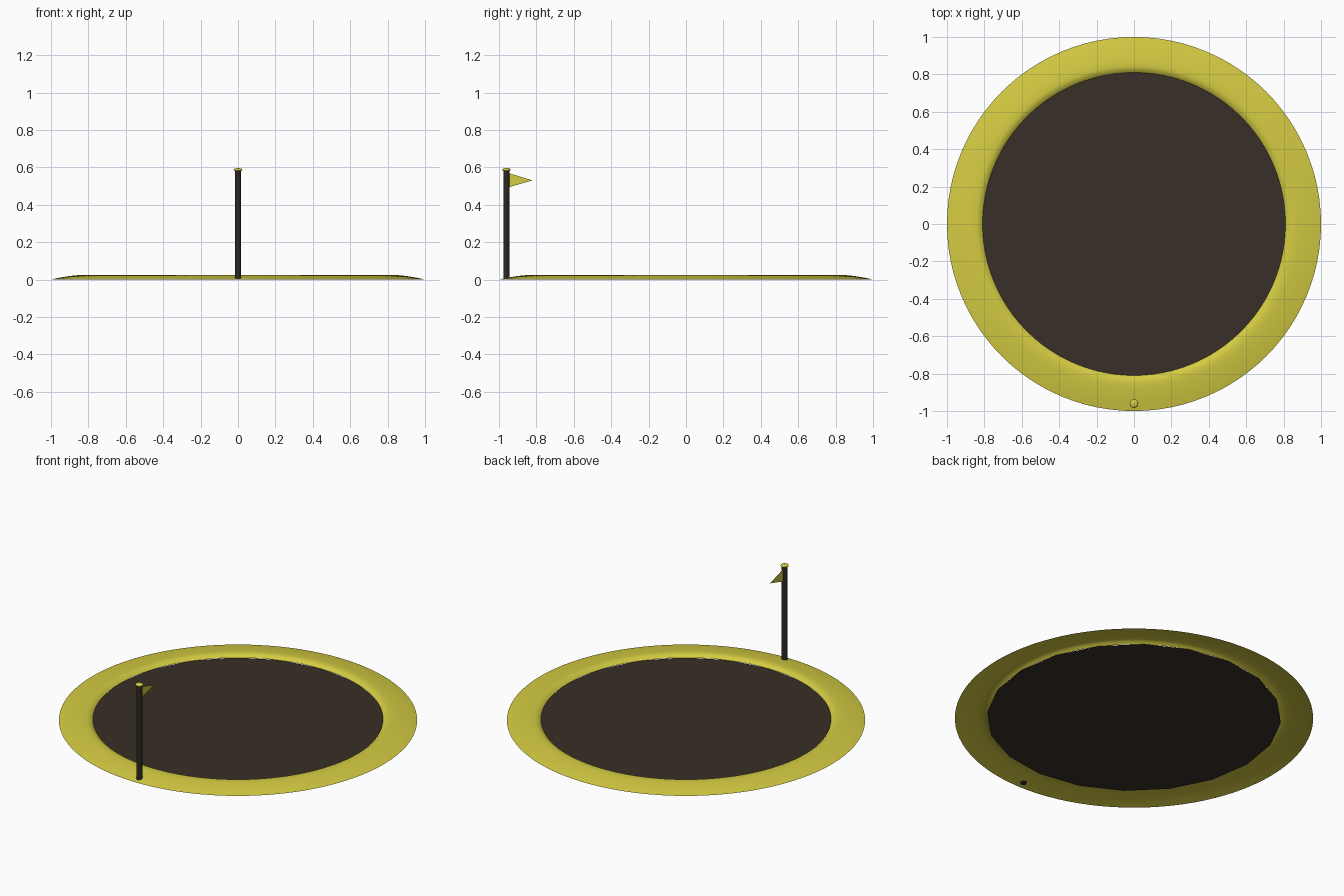
import bpy, bmesh, math
from mathutils import Vector

if "Cube" in bpy.data.objects:
    bpy.data.objects.remove(bpy.data.objects["Cube"])


def material(name, col):
    m = bpy.data.materials.new(name)
    m.diffuse_color = (*col, 1)
    m.use_nodes = True
    m.node_tree.nodes["Principled BSDF"].inputs["Base Color"].default_value = m.diffuse_color
    return m


yellow = material("yellow", (0.66, 0.60, 0.055))
dark = material("dark_brown", (0.040, 0.028, 0.020))
black = material("black_brown", (0.025, 0.020, 0.017))


def lathe(name, profile, seg, mat, centre=(0, 0), angle=35):
    """Spin an (r, z) profile around the vertical axis."""
    bm = bmesh.new()
    vs = [bm.verts.new((r, 0, z)) for r, z in profile]
    es = [bm.edges.new(p) for p in zip(vs, vs[1:])]
    bmesh.ops.spin(bm, geom=vs + es, cent=(0, 0, 0), axis=(0, 0, 1),
                   angle=2 * math.pi, steps=seg, use_duplicate=False)
    bmesh.ops.remove_doubles(bm, verts=bm.verts, dist=1e-5)
    bmesh.ops.recalc_face_normals(bm, faces=bm.faces)
    if sum(f.normal.z * f.calc_area() for f in bm.faces) < -1e-4:
        bmesh.ops.reverse_faces(bm, faces=bm.faces)
    return finish(name, bm, mat, (*centre, 0), angle)


def finish(name, bm, mat, loc=(0, 0, 0), angle=None):
    me = bpy.data.meshes.new(name)
    bm.to_mesh(me)
    bm.free()
    ob = bpy.data.objects.new(name, me)
    ob.location = loc
    me.materials.append(mat)
    bpy.context.collection.objects.link(ob)
    if angle:
        bpy.ops.object.select_all(action='DESELECT')
        ob.select_set(True)
        bpy.context.view_layer.objects.active = ob
        bpy.ops.object.shade_smooth_by_angle(angle=math.radians(angle))
    return ob


# Raised green collar: open shell sloping to the ground, rolled at the inside
lathe("rim", [(1.0, 0), (0.965, 0.008), (0.92, 0.016), (0.875, 0.022),
              (0.845, 0.024), (0.825, 0.020), (0.81, 0.007)], 96, yellow, angle=60)

# Twenty-sided ground disc tucked under the collar
bm = bmesh.new()
bmesh.ops.create_circle(bm, cap_ends=True, segments=20, radius=0.821)
finish("ground_disc", bm, dark, (0, 0, 0.004))

# Flag pole and its flattened cap
POLE_Y = -0.96
lathe("pole", [(0, 0.002), (0.017, 0.002), (0.017, 0.585), (0, 0.585)], 16, black, (0, POLE_Y))
cap = [(0.023 * math.cos(a), 0.587 + 0.009 * math.sin(a))
       for a in (math.radians(-90 + 22.5 * i) for i in range(9))]
lathe("pole_cap", cap, 16, yellow, (0, POLE_Y), 60)

# Triangular pennant
bm = bmesh.new()
sides = [[bm.verts.new((x, y, z)) for y, z in ((-0.95, 0.493), (-0.82, 0.530), (-0.95, 0.570))]
         for x in (-0.001, 0.001)]
for tri in sides:
    bm.faces.new(tri)
for i in range(3):
    j = (i + 1) % 3
    bm.faces.new((sides[0][i], sides[0][j], sides[1][j], sides[1][i]))
bmesh.ops.recalc_face_normals(bm, faces=bm.faces)
finish("pennant", bm, yellow)
